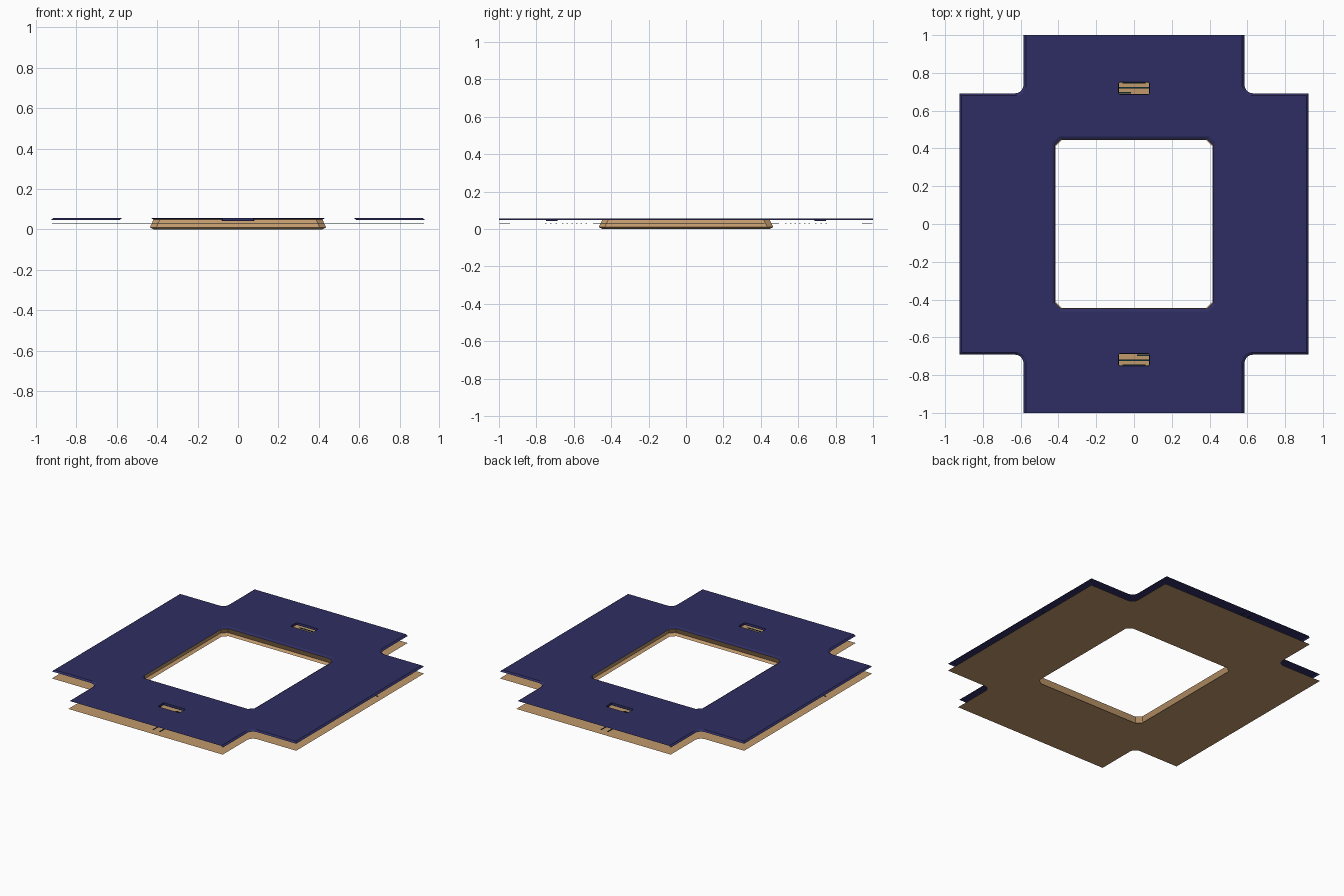
import bpy, bmesh, math, random

if "Cube" in bpy.data.objects:
    bpy.data.objects.remove(bpy.data.objects["Cube"])

random.seed(4)
W, NX, NY, END, R = 0.925, 0.585, 0.692, 1.0, 0.045


def material(name, rgb):
    m = bpy.data.materials.new(name)
    m.diffuse_color = (*rgb, 1)
    m.use_nodes = True
    m.node_tree.nodes["Principled BSDF"].inputs["Base Color"].default_value = m.diffuse_color
    return m


NAVY = material("navy", (0.028, 0.027, 0.125))
TAN = material("tan", (0.53, 0.32, 0.15))
TEAL = material("teal", (0.01, 0.07, 0.09))


def finish(name, bm, mat):
    me = bpy.data.meshes.new(name)
    bm.to_mesh(me)
    bm.free()
    me.materials.append(mat)
    ob = bpy.data.objects.new(name, me)
    bpy.context.collection.objects.link(ob)
    return ob


def cross_outline(inset=0.0):
    """Counter-clockwise cross shape with filleted inner corners."""
    w, nx, ny = W - inset, NX - inset, NY - inset
    quarter = [(w, ny)]
    for i in range(7):
        a = math.radians(270 - 15 * i)
        quarter.append((nx + R + R * math.cos(a), ny + R + R * math.sin(a)))
    quarter.append((nx, END))
    pts = list(quarter)
    pts += [(-x, y) for x, y in reversed(quarter)]
    pts += [(-x, -y) for x, y in quarter]
    pts += [(x, -y) for x, y in reversed(quarter)]
    return pts


def cut_rect(hx, hy, c, cy=0.0):
    """Rectangle with clipped corners."""
    q = [(hx, hy - c), (hx - c, hy)]
    pts = q + [(-x, y) for x, y in reversed(q)]
    pts += [(-x, -y) for x, y in q] + [(x, -y) for x, y in reversed(q)]
    return [(x, y + cy) for x, y in pts]


def ring(bm, pts, z):
    return [bm.verts.new((x, y, z)) for x, y in pts]


def ring_edges(bm, vs):
    return [bm.edges.new((vs[i - 1], vs[i])) for i in range(len(vs))]


def bridge(bm, a, b, skip_ends=False):
    for i in range(len(a)):
        if skip_ends and abs(a[i].co.y - a[i - 1].co.y) < 1e-6 and abs(a[i].co.y) > END - 0.01:
            continue
        bm.faces.new((a[i - 1], a[i], b[i], b[i - 1]))


def sheet(bm, loops, up):
    """Fill the flat area between an outline and its holes."""
    edges = [e for vs in loops for e in ring_edges(bm, vs)]
    bmesh.ops.triangle_fill(bm, use_beauty=True, edges=edges, normal=(0, 0, up))


def orient(bm, up):
    bmesh.ops.recalc_face_normals(bm, faces=bm.faces)
    big = max(bm.faces, key=lambda f: f.calc_area())
    if big.normal.z * up < 0:
        bmesh.ops.reverse_faces(bm, faces=bm.faces)


# Navy top panel: sheet with a sloped rim, central opening and two slots
bm = bmesh.new()
top_z = 0.057
outer = ring(bm, cross_outline(0.012), top_z)
hole = ring(bm, cut_rect(0.432, 0.462, 0.034), top_z)
slots = [ring(bm, cut_rect(0.082, 0.033, 0.006, s * 0.718), top_z) for s in (-1, 1)]
sheet(bm, [outer, hole] + slots, 1)
bridge(bm, outer, ring(bm, cross_outline(), 0.048), skip_ends=True)
bridge(bm, hole, ring(bm, cut_rect(0.418, 0.448, 0.032), 0.049))
for s, vs in zip((-1, 1), slots):
    bridge(bm, vs, ring(bm, cut_rect(0.08, 0.031, 0.004, s * 0.718), 0.042))
orient(bm, 1)
finish("top_panel", bm, NAVY)

# Tan base panel on the ground
bm = bmesh.new()
sheet(bm, [ring(bm, cross_outline(), 0.0),
           ring(bm, cut_rect(0.415, 0.445, 0.03), 0.0)], -1)
orient(bm, -1)
finish("base_panel", bm, TAN)

# Tan wall lining the central opening, flared near its foot
bm = bmesh.new()
rings = [ring(bm, cut_rect(hx, hx + 0.03, 0.032), z)
         for hx, z in ((0.415, 0.0), (0.437, 0.01), (0.418, 0.049))]
bridge(bm, rings[0], rings[1])
bridge(bm, rings[1], rings[2])
bm.normal_update()
flip = [f for f in bm.faces if f.normal.xy.dot(f.calc_center_median().xy) > 0]
bmesh.ops.reverse_faces(bm, faces=flip)
finish("opening_wall", bm, TAN)

# Teal strips running between the two panels
bm = bmesh.new()


def strip(x0, x1, y0, y1):
    for s in (-1, 1):            # each strip repeats after a half turn
        r = bmesh.ops.create_cube(bm, size=1)
        for v in r["verts"]:
            v.co = (s * ((x0 + x1) / 2 + v.co.x * (x1 - x0)),
                    s * ((y0 + y1) / 2 + v.co.y * (y1 - y0)),
                    0.028 + v.co.z * 0.003)


T = 0.008
for x0, x1, y in ((-0.06, 0.06, 0.745), (-0.5, 0.5, 0.718), (-0.3, -0.015, 0.69)):
    strip(x0, x1, y, y + T)
for x in (-0.11, -0.06):
    strip(x, x + T, 0.94, 0.998)
for k in range(6):               # lengthwise runs in the back and front arms
    y = 0.53 + k * 0.025
    a = random.uniform(-0.75, -0.2)
    strip(a, a + random.uniform(0.4, 0.9), y, y + T)
for k in range(9):               # runs in the side arms
    x = 0.53 + k * 0.035
    a = random.uniform(-0.6, 0.0)
    strip(x, x + T, a, a + random.uniform(0.2, 0.6))
strip(0.6, 0.92, 0.2, 0.2 + T)
finish("inner_strips", bm, TEAL)
